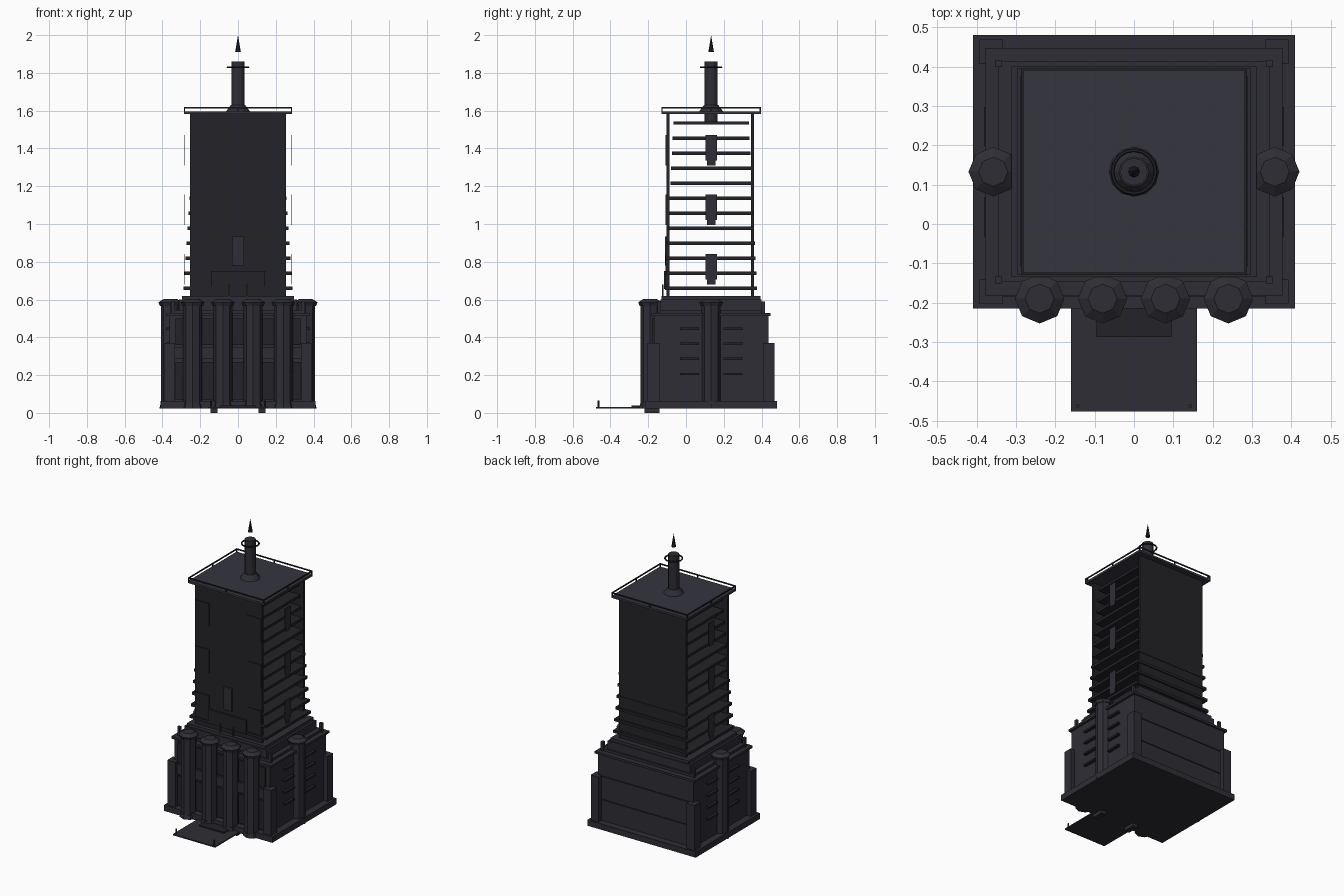
import bpy, math

if "Cube" in bpy.data.objects:
    bpy.data.objects.remove(bpy.data.objects["Cube"])

CY = 0.133  # y centre of the building


def material(name, c):
    m = bpy.data.materials.new(name)
    m.diffuse_color = (*c, 1)
    m.use_nodes = True
    m.node_tree.nodes["Principled BSDF"].inputs["Base Color"].default_value = m.diffuse_color
    return m


STONE = material("dark_stone", (0.027, 0.027, 0.036))
WALL = material("dark_wall", (0.017, 0.017, 0.021))
ROOF = material("roof_slate", (0.035, 0.035, 0.05))


def box(name, x, y, z, mat=STONE):
    """Box from (min, max) pairs."""
    bpy.ops.mesh.primitive_cube_add(size=1, location=[(a + b) / 2 for a, b in (x, y, z)])
    o = bpy.context.object
    o.scale = [b - a for a, b in (x, y, z)]
    bpy.ops.object.transform_apply(location=False, rotation=False, scale=True)
    o.name = name
    o.data.materials.append(mat)
    return o


def block(name, hx, hy, z0, z1, mat=STONE, cx=0, cy=CY):
    return box(name, (cx - hx, cx + hx), (cy - hy, cy + hy), (z0, z1), mat)


def cone(name, x, y, z0, z1, r1, r2, n=8, mat=STONE):
    bpy.ops.mesh.primitive_cone_add(vertices=n, radius1=r1, radius2=r2, depth=z1 - z0,
                                    location=(x, y, (z0 + z1) / 2))
    o = bpy.context.object
    o.name = name
    o.data.materials.append(mat)
    return o


# base block with plinth and cornice
block("plinth", .41, .348, .022, .062)
block("base_body", .362, .303, .062, .515)
block("base_cornice", .378, .315, .513, .528)
block("terrace_step_low", .345, .28, .528, .545)
block("terrace_step_mid", .312, .268, .545, .60)
block("terrace_step_top", .297, .262, .60, .62)

# corner buttresses and terrace posts
for sx in (-1, 1):
    for sy in (-1, 1):
        block("corner_buttress", .03, .031, .06, .37, cx=sx * .363, cy=CY + sy * .305)
        block("terrace_post", .009, .009, .528, .59, cx=sx * .345, cy=CY + sy * .275)

# octagonal columns with tapered caps
for x, y in [(-.24, -.19), (-.08, -.19), (.08, -.19), (.24, -.19), (-.358, CY), (.358, CY)]:
    cone("column_shaft", x, y, .022, .58, .05, .05)
    cone("column_foot", x, y, .022, .05, .058, .052)
    cone("column_cap", x, y, .565, .585, .055, .063)
    cone("column_cap_top", x, y, .585, .602, .063, .037)

# side louvres
for sx in (-1, 1):
    for sy in (-1, 1):
        for i in range(4):
            block("side_louvre", .012, .05, .2 + i * .08, .212 + i * .08, WALL,
                  cx=sx * .37, cy=CY + sy * .115)

# window strips between the front columns, back bands
for x in (-.3, -.16, 0, .16, .3):
    block("front_window", .032, .006, .07, .27, WALL, cx=x, cy=-.174)
    block("front_window", .032, .006, .36, .5, WALL, cx=x, cy=-.174)
    block("window_spandrel", .042, .012, .285, .35, cx=x, cy=-.174)
for z in (.2, .36):
    box("back_band", (-.33, .33), (.435, .440), (z, z + .008), WALL)

# entrance platform, step, posts and supports
box("entrance_platform", (-.16, .16), (-.477, -.17), (.022, .030))
box("entrance_step", (-.095, .095), (-.288, -.17), (.03, .038), WALL)
for sx in (-1, 1):
    cone("platform_post", sx * .143, -.463, .028, .066, .005, .005)
    block("platform_foot", .019, .04, 0, .03, cx=sx * .127, cy=-.18)
    block("terrace_lamp", .004, .004, .6, .68, cx=sx * .05, cy=-.122)

# tower: front and back walls, open sides, tapering floor slabs
box("tower_front_wall", (-.253, .253), (-.103, -.087), (.6, 1.59), WALL)
box("tower_back_wall", (-.253, .253), (.345, .361), (.6, 1.59), WALL)
for i in range(12):
    z = .66 + i * .0795
    t = i / 11
    block("floor_slab", .289 - .06 * t, .243 - .043 * t, z - .009, z + .009, WALL)

# facade panels and side panels
for z in (.76, 1.075, 1.39):
    for sx in (-1, 1):
        block("front_panel", .053, .004, z - .08, z + .08, cx=sx * .196, cy=-.104, mat=WALL)
        block("side_panel", .002, .031, z - .055, z + .08, cx=sx * .284, mat=STONE)
        block("side_panel_tip", .002, .023, z - .08, z - .055, cx=sx * .284, mat=STONE)
block("front_door_panel", .031, .008, .78, .935, cx=0, cy=-.104)
block("front_balcony", .142, .008, .655, .75, cx=0, cy=-.108, mat=WALL)

# roof and its railing
block("roof_slab", .287, .263, 1.582, 1.596, ROOF)
for s in (-1, 1):
    block("rail_front_back", .287, .003, 1.612, 1.62, WALL, cy=CY + s * .26)
    block("rail_side", .003, .263, 1.612, 1.62, WALL, cx=s * .284)
    for k in (-1, 0, 1):
        block("rail_post", .003, .003, 1.59, 1.615, WALL, cx=k * .284, cy=CY + s * .26)
    block("rail_post", .003, .003, 1.59, 1.615, WALL, cx=s * .284)

# mast, ring and floating spike
cone("mast_base", 0, CY, 1.595, 1.63, .064, .038, 12)
cone("mast", 0, CY, 1.54, 1.86, .035, .035, 12)
bpy.ops.mesh.primitive_torus_add(major_radius=.055, minor_radius=.005, major_segments=16,
                                 minor_segments=6, location=(0, CY, 1.83))
ring = bpy.context.object
ring.name = "mast_ring"
ring.data.materials.append(WALL)
cone("spike", 0, CY, 1.91, 2.0, .015, 0, 8, WALL)
